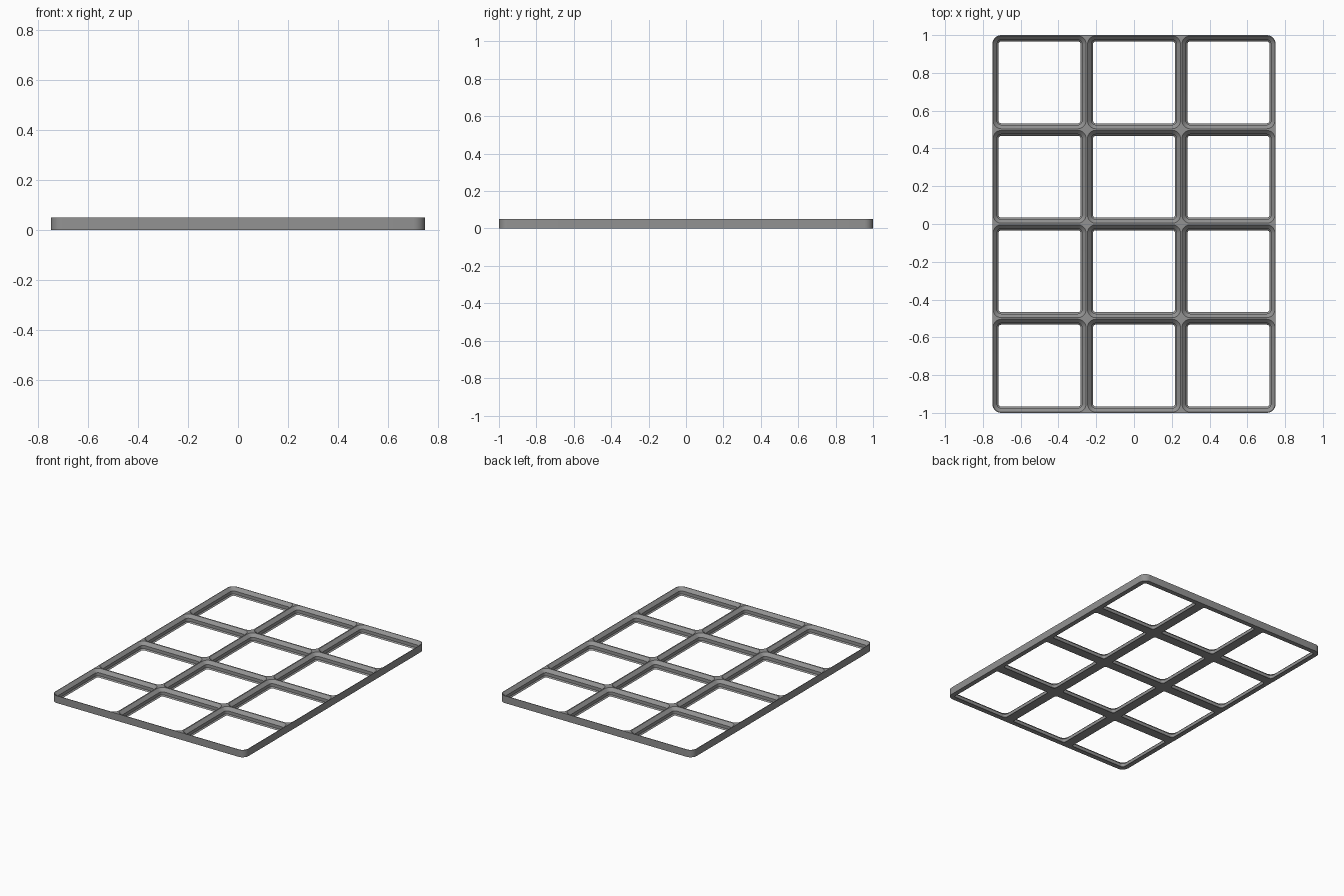
import bpy, bmesh, math

if "Cube" in bpy.data.objects:
    bpy.data.objects.remove(bpy.data.objects["Cube"])

PITCH, COLS, ROWS = 0.5, 3, 4      # grid of square cells
RADIUS, SEGS = 0.0476, 8           # cell corner rounding
HEIGHT = 0.0506
# pocket section: (inset from cell edge, z), from the underside up to the rim
SECTION = [(0.0, 0.0), (0.0331, 0.0), (0.0248, 0.0083), (0.0248, 0.0298),
           (0.004, HEIGHT), (0.0, HEIGHT)]

grey = bpy.data.materials.new("plain grey")
grey.diffuse_color = (0.29, 0.29, 0.29, 1)
grey.use_nodes = True
grey.node_tree.nodes["Principled BSDF"].inputs["Base Color"].default_value = grey.diffuse_color

bm = bmesh.new()
CORNERS = [(1, 1), (-1, 1), (-1, -1), (1, -1)]


def rounded_loop(cx, cy, inset, z):
    """Counter-clockwise rounded square, SEGS + 1 points per corner."""
    c, r = PITCH / 2 - RADIUS, RADIUS - inset
    loop = []
    for k, (sx, sy) in enumerate(CORNERS):
        for i in range(SEGS + 1):
            a = math.pi / 2 * (k + i / SEGS)
            loop.append(bm.verts.new((cx + sx * c + r * math.cos(a),
                                      cy + sy * c + r * math.sin(a), z)))
    return loop


def add_cell(col, row):
    cx = (col - (COLS - 1) / 2) * PITCH
    cy = (row - (ROWS - 1) / 2) * PITCH
    loops = [rounded_loop(cx, cy, d, z) for d, z in SECTION]
    n = len(loops[0])
    # underside, chamfer, wall, slope and rim
    for lo, hi in zip(loops, loops[1:]):
        for i in range(n):
            j = (i + 1) % n
            bm.faces.new((lo[j], lo[i], hi[i], hi[j]))
    bottom, top = loops[0], loops[-1]
    for k, (sx, sy) in enumerate(CORNERS):
        edge_x = col == (COLS - 1 if sx > 0 else 0)
        edge_y = row == (ROWS - 1 if sy > 0 else 0)
        ids = range(k * (SEGS + 1), (k + 1) * (SEGS + 1))
        if edge_x and edge_y:
            # rounded outer corner of the plate
            for i in ids[:-1]:
                bm.faces.new((bottom[i], bottom[i + 1], top[i + 1], top[i]))
            continue
        # flat webs filling the gap outside the rounded cell corner
        x, y = cx + sx * PITCH / 2, cy + sy * PITCH / 2
        tip = [bm.verts.new((x, y, z)) for z in (0, HEIGHT)]
        for i in ids[:-1]:
            bm.faces.new((tip[1], top[i + 1], top[i]))
            bm.faces.new((tip[0], bottom[i], bottom[i + 1]))
        # side wall beside the web where it meets the plate edge
        first, last = ids[0], ids[-1]
        starts_on_x = k % 2 == 0
        if edge_x or edge_y:
            if edge_x == starts_on_x:
                bm.faces.new((bottom[first], tip[0], tip[1], top[first]))
            else:
                bm.faces.new((tip[0], bottom[last], top[last], tip[1]))
    # straight outer side walls
    outer = [row == ROWS - 1, col == 0, row == 0, col == COLS - 1]
    for k in range(4):
        if outer[k]:
            i = k * (SEGS + 1) + SEGS
            j = (i + 1) % n
            bm.faces.new((bottom[i], bottom[j], top[j], top[i]))


for col in range(COLS):
    for row in range(ROWS):
        add_cell(col, row)

bmesh.ops.remove_doubles(bm, verts=bm.verts, dist=1e-5)
mesh = bpy.data.meshes.new("grid_plate")
bm.to_mesh(mesh)
bm.free()
mesh.materials.append(grey)
plate = bpy.data.objects.new("grid_plate", mesh)
bpy.context.collection.objects.link(plate)
bpy.context.view_layer.objects.active = plate
plate.select_set(True)
bpy.ops.object.shade_smooth_by_angle(angle=math.radians(30))
